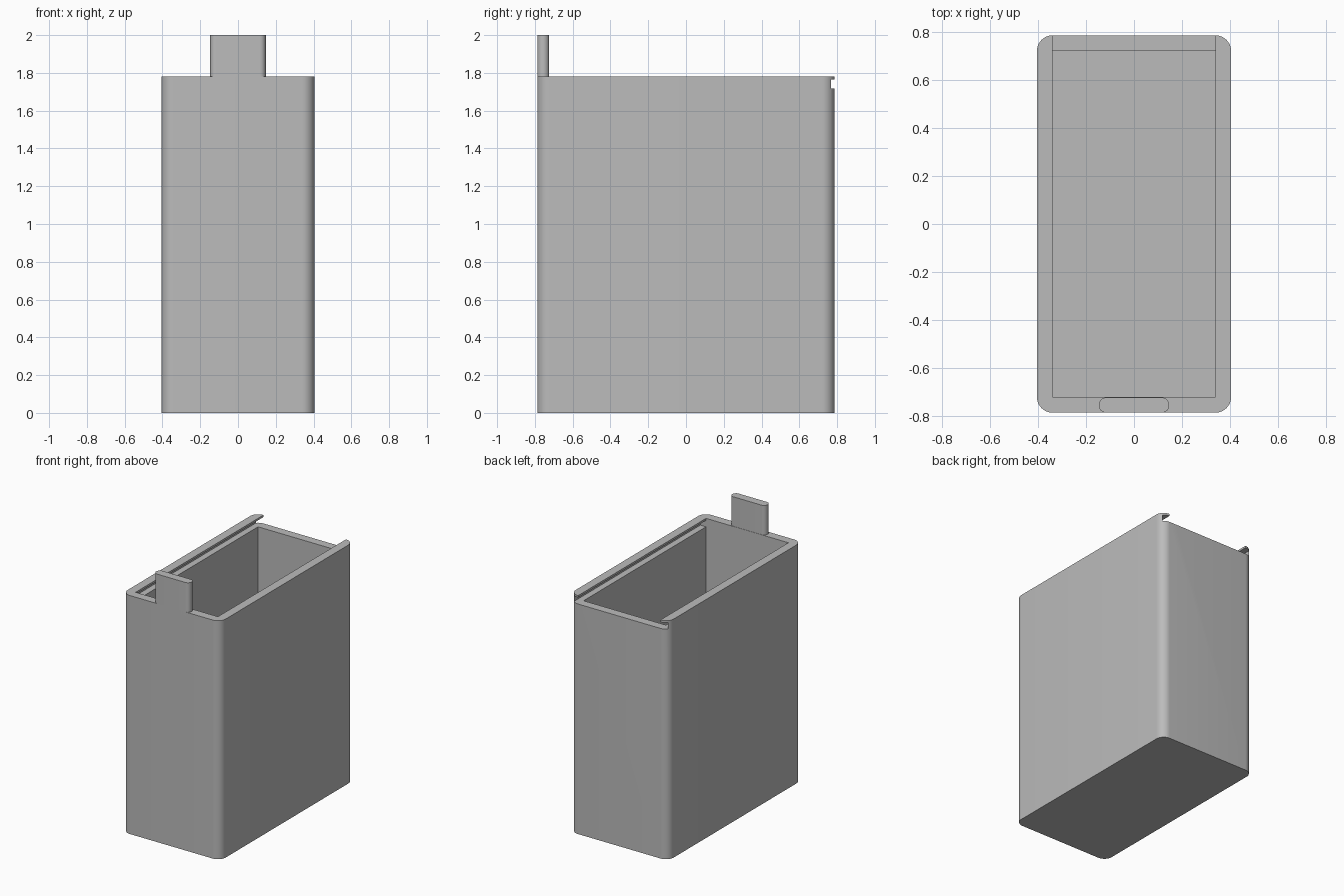
import bpy, bmesh, math

if "Cube" in bpy.data.objects:
    bpy.data.objects.remove(bpy.data.objects["Cube"], do_unlink=True)

HALF_X, HALF_Y, TOP = 0.405, 0.787, 1.78
WALL = 0.065
IN_X, IN_Y = HALF_X - WALL, HALF_Y - WALL
LEDGE, LIP = 1.717, 1.765

grey = bpy.data.materials.new("plain grey")
grey.use_nodes = True
colour = (0.5, 0.5, 0.5, 1)
grey.diffuse_color = colour
grey.node_tree.nodes["Principled BSDF"].inputs["Base Color"].default_value = colour


def rounded_prism(name, x0, x1, y0, y1, z0, z1, radius=0, steps=10):
    """Extrude a rectangle, with rounded corners if a radius is given."""
    bm = bmesh.new()
    outline = []
    corners = [(x1 - radius, y1 - radius), (x0 + radius, y1 - radius),
               (x0 + radius, y0 + radius), (x1 - radius, y0 + radius)]
    for i, (cx, cy) in enumerate(corners):
        for s in range(steps + 1 if radius else 1):
            a = math.pi / 2 * (i + s / steps)
            outline.append(bm.verts.new((cx + radius * math.cos(a),
                                         cy + radius * math.sin(a), z0)))
    base = bm.faces.new(outline)
    out = bmesh.ops.extrude_face_region(bm, geom=[base])
    top = [v for v in out["geom"] if isinstance(v, bmesh.types.BMVert)]
    bmesh.ops.translate(bm, verts=top, vec=(0, 0, z1 - z0))
    bmesh.ops.remove_doubles(bm, verts=bm.verts, dist=1e-5)
    bmesh.ops.recalc_face_normals(bm, faces=bm.faces)
    mesh = bpy.data.meshes.new(name)
    bm.to_mesh(mesh)
    bm.free()
    mesh.materials.append(grey)
    ob = bpy.data.objects.new(name, mesh)
    bpy.context.collection.objects.link(ob)
    return ob


def activate(ob):
    bpy.ops.object.select_all(action="DESELECT")
    ob.select_set(True)
    bpy.context.view_layer.objects.active = ob


def cut(target, cutter):
    mod = target.modifiers.new("cut", "BOOLEAN")
    mod.operation = "DIFFERENCE"
    mod.solver = "EXACT"
    mod.object = cutter
    activate(target)
    bpy.ops.object.modifier_apply(modifier=mod.name)
    bpy.data.objects.remove(cutter, do_unlink=True)


# Open box with rounded upright edges
box = rounded_prism("box_body", -HALF_X, HALF_X, -HALF_Y, HALF_Y, 0, TOP, WALL)

# Storage cavity, lid opening through the back, and lid grooves in the sides
cut(box, rounded_prism("cavity_cutter", -IN_X, IN_X, -IN_Y, IN_Y, WALL, TOP + 1))
cut(box, rounded_prism("opening_cutter", -IN_X, IN_X, 0, 1, LEDGE, TOP + 1))
cut(box, rounded_prism("groove_cutter", -0.387, 0.387, -IN_Y, 1, LEDGE, LIP))

# Upright tab with rounded ends on the front wall
tab = rounded_prism("front_tab", -0.147, 0.147, -HALF_Y, -IN_Y - 0.002,
                    TOP - 0.03, 2, 0.031)

for ob in (box, tab):
    activate(ob)
    bpy.ops.object.shade_smooth_by_angle(angle=math.radians(30))
